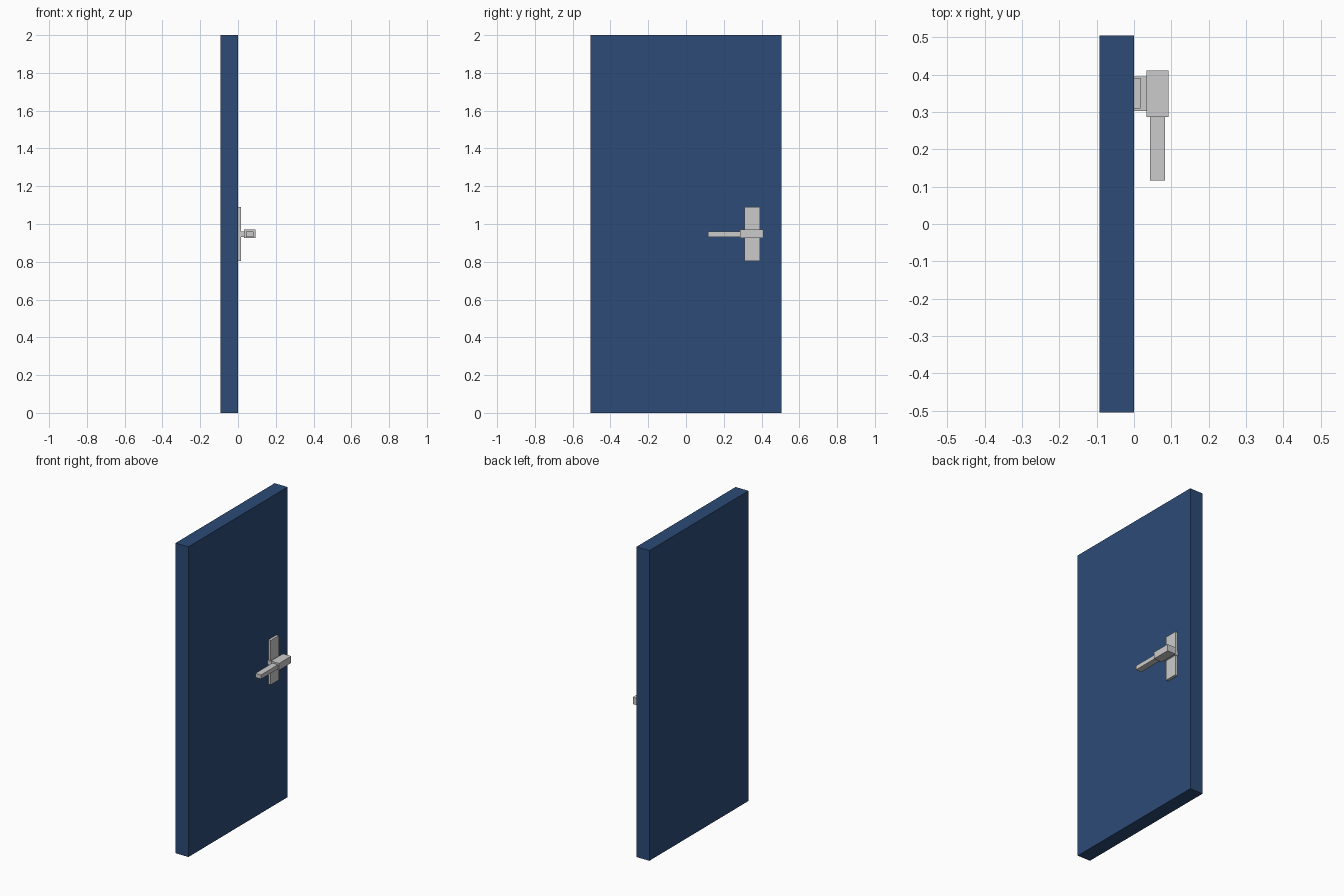
import bpy

if "Cube" in bpy.data.objects:
    bpy.data.objects.remove(bpy.data.objects["Cube"])

# Helper: axis-aligned box from its minimum and maximum corners
def box(name, lo, hi, mat=None):
    centre = [(a + b) / 2 for a, b in zip(lo, hi)]
    bpy.ops.mesh.primitive_cube_add(size=1, location=centre)
    ob = bpy.context.object
    ob.name = name
    ob.scale = [b - a for a, b in zip(lo, hi)]
    bpy.ops.object.transform_apply(location=False, rotation=False, scale=True)
    if mat:
        ob.data.materials.append(mat)
    return ob

blue = bpy.data.materials.new("door_blue")
blue.diffuse_color = (0.025, 0.07, 0.18, 1)
blue.use_nodes = True
blue.node_tree.nodes["Principled BSDF"].inputs["Base Color"].default_value = blue.diffuse_color

# Door slab
box("door_panel", (-0.092, -0.505, 0), (0, 0.505, 2), blue)

# Handle: back plate, neck, hub block and lever
box("handle_plate", (-0.002, 0.309, 0.803), (0.017, 0.391, 1.09))
box("handle_neck", (0.0, 0.303, 0.932), (0.034, 0.395, 0.96))
box("handle_hub", (0.033, 0.287, 0.926), (0.092, 0.411, 0.97))
box("handle_lever", (0.043, 0.116, 0.932), (0.083, 0.29, 0.959))
